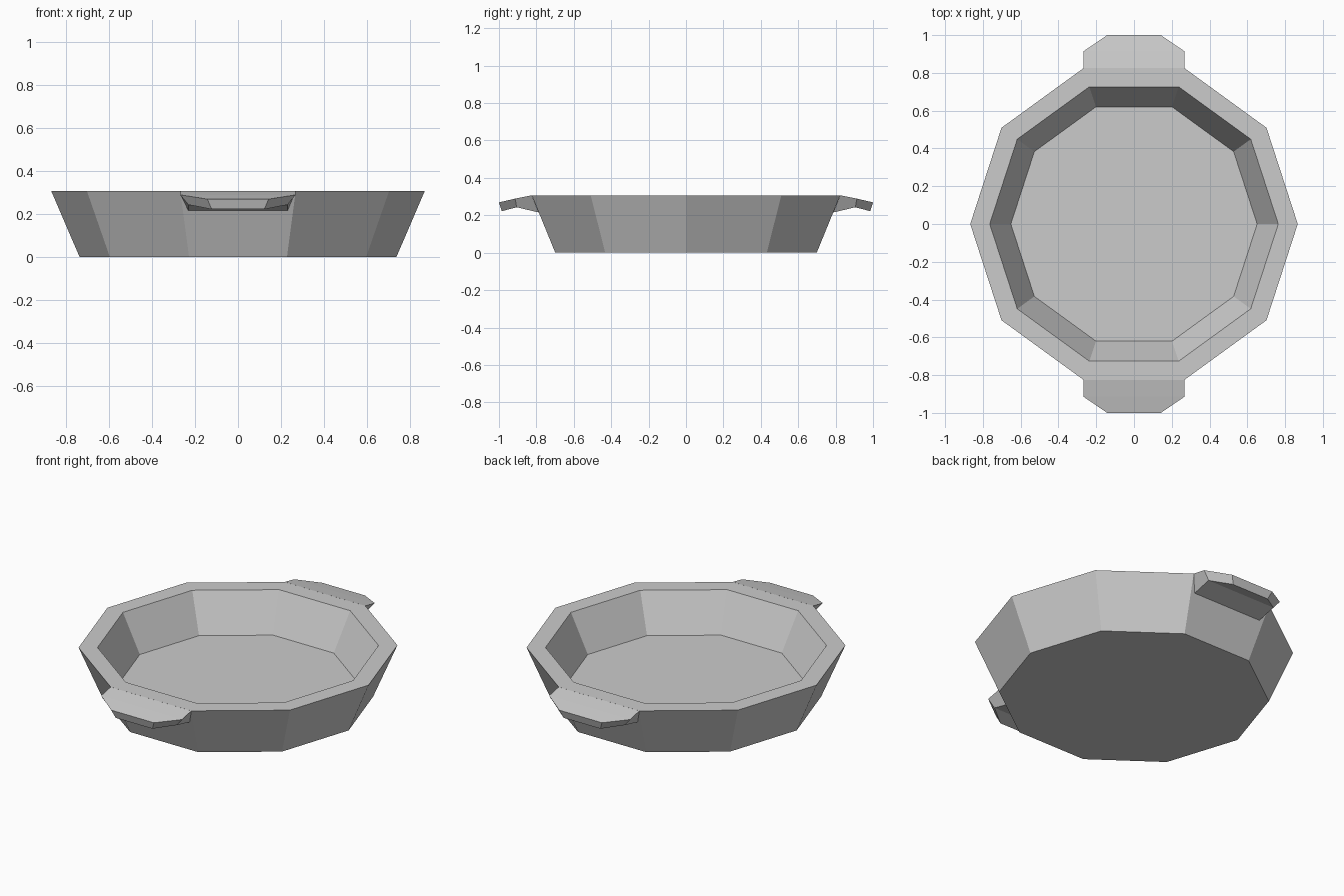
import bpy, bmesh
from math import cos, sin, pi

if "Cube" in bpy.data.objects:
    bpy.data.objects.remove(bpy.data.objects["Cube"], do_unlink=True)

SIDES = 10

metal = bpy.data.materials.new("light grey metal")
metal.use_nodes = True
GREY = (0.6, 0.6, 0.6, 1)
metal.diffuse_color = GREY
metal.node_tree.nodes["Principled BSDF"].inputs["Base Color"].default_value = GREY


def finish(bm, name):
    bmesh.ops.recalc_face_normals(bm, faces=bm.faces)
    mesh = bpy.data.meshes.new(name)
    bm.to_mesh(mesh)
    bm.free()
    mesh.materials.append(metal)
    obj = bpy.data.objects.new(name, mesh)
    bpy.context.collection.objects.link(obj)
    return obj


def bridge(bm, a, b, closed=True):
    n = len(a)
    for i in range(n if closed else n - 1):
        j = (i + 1) % n
        bm.faces.new((a[i], a[j], b[j], b[i]))


# Dish: ten-sided rings from the base, over the rim, down to the inner floor
bm = bmesh.new()
profile = [(0.735, 0), (0.867, 0.307), (0.764, 0.307), (0.652, 0.084)]
rings = [[bm.verts.new((r * cos(2 * pi * i / SIDES), r * sin(2 * pi * i / SIDES), z))
          for i in range(SIDES)] for r, z in profile]
for low, high in zip(rings, rings[1:]):
    bridge(bm, low, high)
bm.faces.new(rings[0])
bm.faces.new(rings[-1])
finish(bm, "dish")


# Handles: drooping chamfered lugs growing out of the rim, front and back
def handle(name, side):
    bm = bmesh.new()
    top = [(0.268, 0.825, 0.307), (0.268, 0.914, 0.289), (0.142, 1.0, 0.269)]
    under = [(0.23, 0.787, 0.215), (0.23, 0.905, 0.243), (0.122, 0.985, 0.222)]

    def outline(half):
        points = half + [(-x, y, z) for x, y, z in reversed(half)]
        return [bm.verts.new((x, side * y, z)) for x, y, z in points]

    upper, lower = outline(top), outline(under)
    bridge(bm, upper, lower)
    for loop in (upper, lower):
        bm.faces.new((loop[0], loop[1], loop[4], loop[5]))
        bm.faces.new((loop[1], loop[2], loop[3], loop[4]))
    return finish(bm, name)


handle("front_handle", -1)
handle("back_handle", 1)
